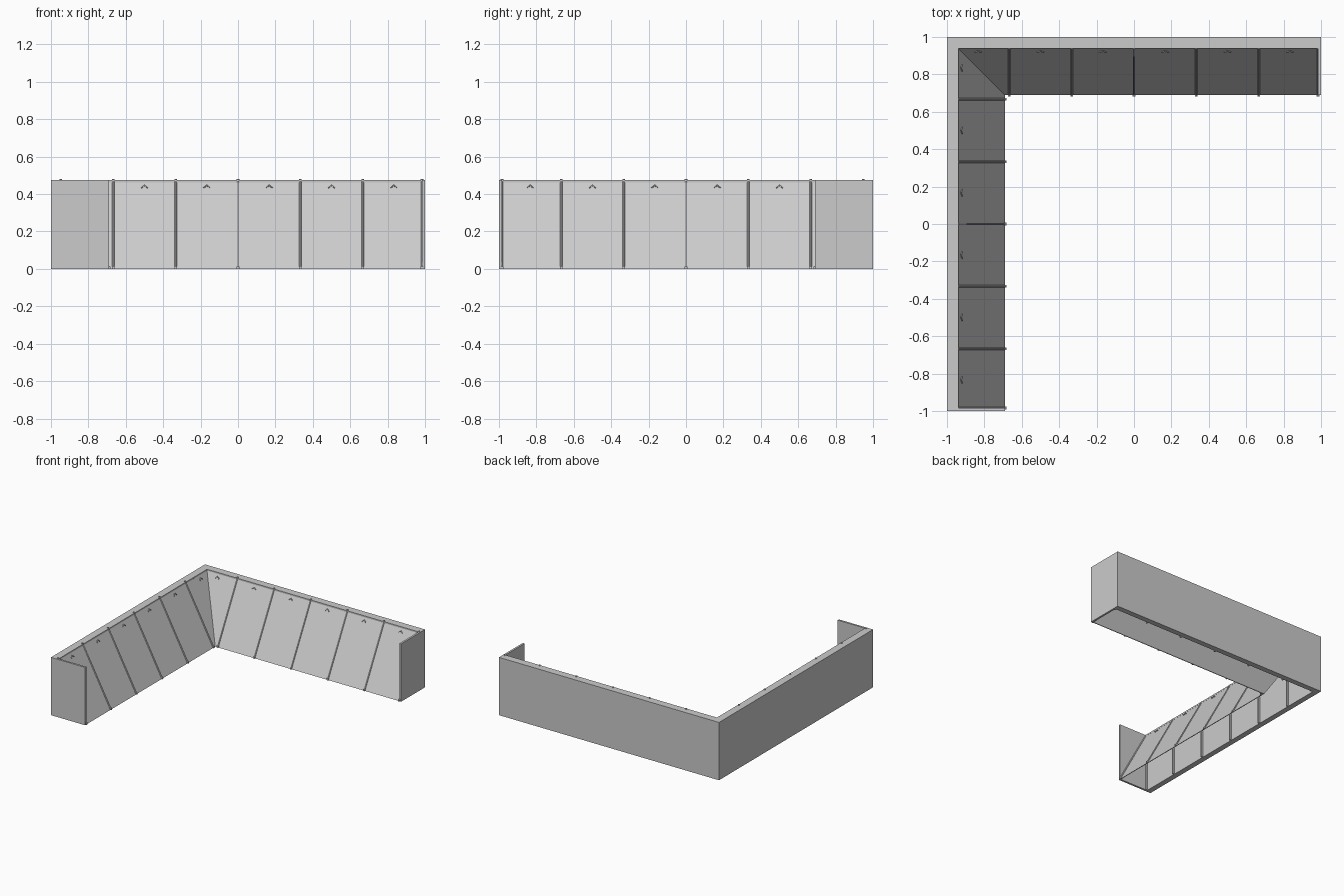
import bpy, bmesh
from mathutils import Vector, Matrix

if "Cube" in bpy.data.objects:
    bpy.data.objects.remove(bpy.data.objects["Cube"])

grey = bpy.data.materials.new("light_grey")
grey.use_nodes = True
COLOUR = (0.6, 0.6, 0.6, 1)
grey.diffuse_color = COLOUR
grey.node_tree.nodes["Principled BSDF"].inputs["Base Color"].default_value = COLOUR

# Swaps the back arm onto the side arm across the corner diagonal
SWAP = Matrix(((0, -1, 0, 0), (-1, 0, 0, 0), (0, 0, 1, 0), (0, 0, 0, 1)))
HEIGHT = 0.475
DEPTH = 0.69
CAP = 0.016


def finish(bm, name, mirrored):
    """Turn a bmesh into a named object on one of the two arms."""
    if mirrored:
        bmesh.ops.transform(bm, matrix=SWAP, verts=bm.verts)
    bmesh.ops.recalc_face_normals(bm, faces=bm.faces)
    mesh = bpy.data.meshes.new(name)
    bm.to_mesh(mesh)
    bm.free()
    mesh.materials.append(grey)
    obj = bpy.data.objects.new(name, mesh)
    bpy.context.collection.objects.link(obj)
    return obj


def mitred_bar(profile, end):
    """Run a (y, z) profile along x, cut at 45 degrees at the corner."""
    bm = bmesh.new()
    start = [bm.verts.new((-y, y, z)) for y, z in profile]
    stop = [bm.verts.new((end, y, z)) for y, z in profile]
    bm.faces.new(start)
    bm.faces.new(stop)
    n = len(profile)
    for i in range(n):
        j = (i + 1) % n
        bm.faces.new((start[i], start[j], stop[j], stop[i]))
    return bm


def add_box(bm, low, high):
    low, high = Vector(low), Vector(high)
    matrix = Matrix.Translation((low + high) / 2) @ Matrix.Diagonal((*(high - low), 1))
    bmesh.ops.create_cube(bm, size=1, matrix=matrix)


def add_tube(bm, a, b, radius, sides=8):
    a, b = Vector(a), Vector(b)
    turn = (b - a).to_track_quat('Z', 'Y').to_matrix().to_4x4()
    bmesh.ops.create_cone(bm, cap_ends=True, segments=sides, radius1=radius,
                          radius2=radius, depth=(b - a).length,
                          matrix=Matrix.Translation((a + b) / 2) @ turn)


def rectangle(y0, y1, z0, z1):
    return [(y0, z0), (y1, z0), (y1, z1), (y0, z1)]


rib_positions = [i / 3 for i in range(-2, 3)] + [0.984]
hook_positions = [(2 * i + 1) / 6 for i in range(-3, 3)]

for arm, mirrored in (("back", False), ("side", True)):
    # Outer wall, top rail and sloping panel
    finish(mitred_bar(rectangle(0.955, 1, 0, HEIGHT), 1), arm + "_wall", mirrored)
    finish(mitred_bar(rectangle(0.938, 0.955, HEIGHT - 0.012, HEIGHT), 1),
           arm + "_top_rail", mirrored)
    slope = [(DEPTH, 0), (DEPTH + 0.006, 0), (0.946, 0.465), (0.94, 0.465)]
    finish(mitred_bar(slope, 1 - CAP), arm + "_sloping_panel", mirrored)

    # Closed end
    bm = bmesh.new()
    add_box(bm, (1 - CAP, DEPTH, 0), (1, 0.955, HEIGHT))
    finish(bm, arm + "_end_cap", mirrored)

    # Frames: sloping rib, upright post, foot and top pin
    bm = bmesh.new()
    for x in rib_positions:
        add_tube(bm, (x, DEPTH, 0.007), (x, 0.94, 0.465), 0.006)
        add_box(bm, (x - 0.006, 0.94, 0), (x + 0.006, 0.955, 0.465))
        add_box(bm, (x - 0.007, DEPTH - 0.007, 0), (x + 0.007, DEPTH + 0.006, 0.014))
        add_tube(bm, (x, 0.947, 0.46), (x, 0.947, 0.481), 0.007)
    frames = finish(bm, arm + "_frames", mirrored)

    # Small peaked hooks near the top of each panel
    bm = bmesh.new()
    for x in hook_positions:
        for side in (-1, 1):
            add_tube(bm, (x + side * 0.017, 0.918, 0.434), (x, 0.924, 0.448), 0.004, 6)
    finish(bm, arm + "_hooks", mirrored)
